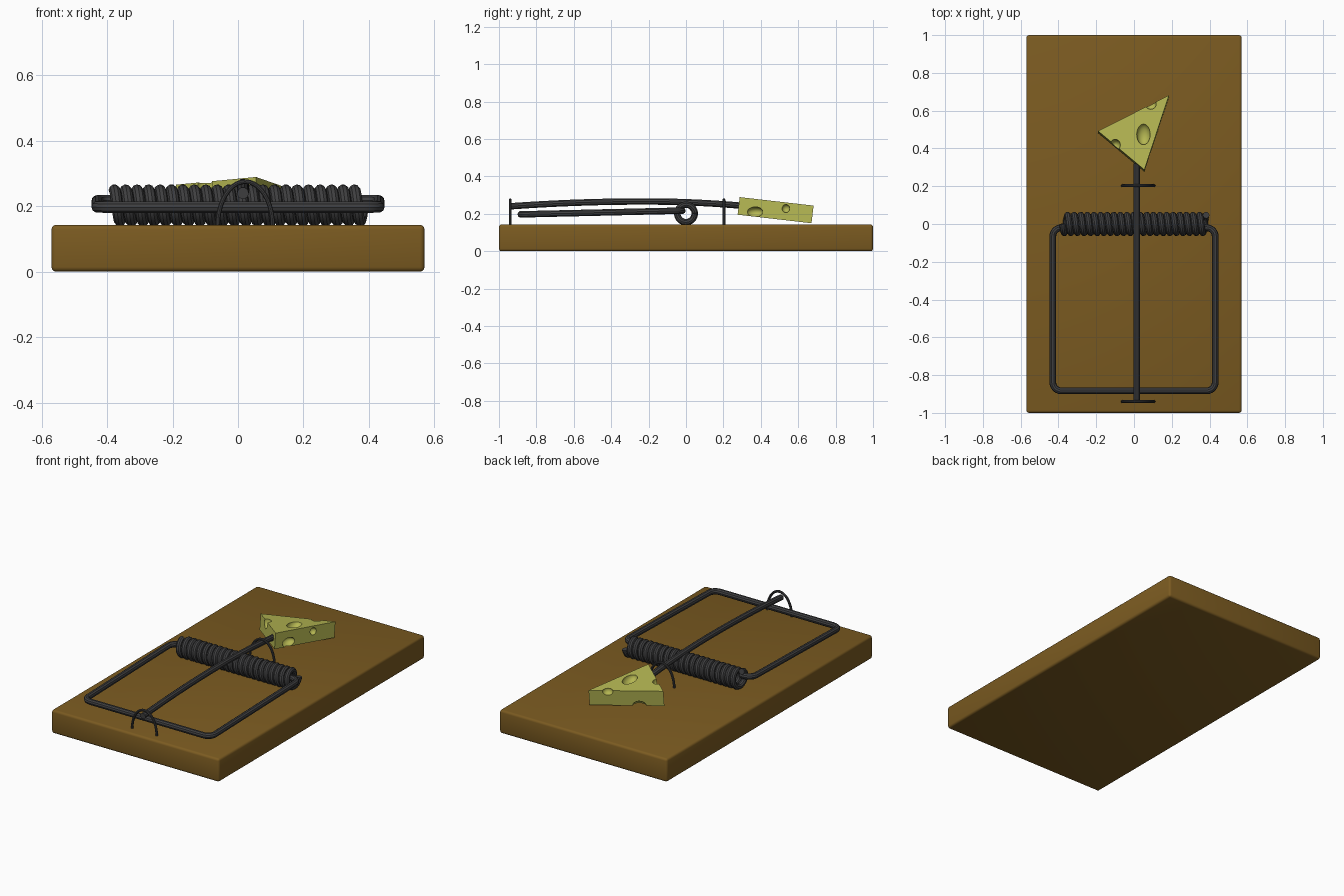
import bpy, bmesh
from math import sin, cos, pi
from mathutils import Vector, Matrix

if "Cube" in bpy.data.objects:
    bpy.data.objects.remove(bpy.data.objects["Cube"])


def material(name, color):
    m = bpy.data.materials.new(name)
    m.diffuse_color = (*color, 1)
    m.use_nodes = True
    m.node_tree.nodes["Principled BSDF"].inputs["Base Color"].default_value = m.diffuse_color
    return m


WOOD = material("wood", (0.2, 0.105, 0.015))
METAL = material("dark_metal", (0.05, 0.05, 0.052))
CHEESE = material("cheese", (0.46, 0.47, 0.085))


def activate(ob):
    bpy.ops.object.select_all(action='DESELECT')
    ob.select_set(True)
    bpy.context.view_layer.objects.active = ob


def mesh_object(name, bm, mat):
    bmesh.ops.recalc_face_normals(bm, faces=bm.faces[:])
    me = bpy.data.meshes.new(name)
    bm.to_mesh(me)
    bm.free()
    ob = bpy.data.objects.new(name, me)
    bpy.context.collection.objects.link(ob)
    me.materials.append(mat)
    return ob


def wire(name, points, radius):
    cu = bpy.data.curves.new(name, 'CURVE')
    cu.dimensions = '3D'
    cu.bevel_depth = radius
    cu.bevel_resolution = 3
    cu.use_fill_caps = True
    sp = cu.splines.new('POLY')
    sp.points.add(len(points) - 1)
    for p, co in zip(sp.points, points):
        p.co = (*co, 1)
    cu.materials.append(METAL)
    ob = bpy.data.objects.new(name, cu)
    bpy.context.collection.objects.link(ob)
    activate(ob)
    bpy.ops.object.convert(target='MESH')
    bpy.ops.object.shade_smooth_by_angle()


def rounded(points, radius, steps=6):
    """Open path with its inner corners rounded."""
    pts = [Vector(p) for p in points]
    out = [pts[0]]
    for a, b, c in zip(pts, pts[1:], pts[2:]):
        s = b + (a - b).normalized() * radius
        e = b + (c - b).normalized() * radius
        center = s + e - b
        for i in range(steps + 1):
            t = i / steps * pi / 2
            out.append(center + (s - center) * cos(t) + (e - center) * sin(t))
    return out + [pts[-1]]


# wooden base
bm = bmesh.new()
bmesh.ops.create_cube(bm, size=1, matrix=Matrix.Translation((0, 0, 0.0715))
                      @ Matrix.Diagonal((1.14, 2, 0.143, 1)))
base = mesh_object("base_board", bm, WOOD)
bev = base.modifiers.new("bevel", 'BEVEL')
bev.width, bev.segments = 0.014, 3
activate(base)
bpy.ops.object.modifier_apply(modifier="bevel")
bpy.ops.object.shade_smooth_by_angle()

# coil spring
turns, per_turn = 21.75, 20
n = int(turns * per_turn)
wire("spring", [(-0.378 + 0.76 * i / n,
                 -0.047 * sin(2 * pi * i / per_turn),
                 0.202 + 0.047 * cos(2 * pi * i / per_turn)) for i in range(n + 1)], 0.0175)

# hammer frame
wire("hammer_bar", rounded([(-0.36, -0.02, 0.217), (-0.43, -0.02, 0.217),
                            (-0.43, -0.883, 0.197), (0.43, -0.883, 0.197),
                            (0.43, -0.02, 0.217), (0.36, -0.02, 0.217)], 0.045), 0.018)

# bowed trigger rod
rod = []
for i in range(25):
    y = -0.945 + 1.265 * i / 24
    rod.append((0.015, y, 0.266 - (0.05 if y < -0.22 else 0.085) * (y + 0.22) ** 2))
wire("trigger_rod", rod, 0.018)

# staples holding the rod
for name, y in (("front_staple", -0.94), ("rear_staple", 0.203)):
    arch = [(0.022 + 0.084 * cos(pi * i / 20), y, 0.14 + 0.135 * sin(pi * i / 20))
            for i in range(21)]
    wire(name, arch, 0.0075)

# cheese wedge, tilted down to the back
bm = bmesh.new()
top = [bm.verts.new((x, y, 0.29 - 0.115 * (y - 0.28)))
       for x, y in ((-0.19, 0.492), (0.055, 0.287), (0.185, 0.682))]
face = bm.faces.new(top)
ext = bmesh.ops.extrude_face_region(bm, geom=[face], use_keep_orig=True)
bmesh.ops.translate(bm, vec=(0, -0.011, -0.094),
                    verts=[g for g in ext["geom"] if isinstance(g, bmesh.types.BMVert)])
cheese = mesh_object("cheese", bm, CHEESE)

# holes in the cheese: centre, radii
holes = [((0.05, 0.475, 0.27), (0.036, 0.056, 0.035)),
         ((0.083, 0.37, 0.21), (0.035, 0.045, 0.027)),
         ((0.134, 0.535, 0.228), (0.022, 0.022, 0.022)),
         ((-0.10, 0.418, 0.268), (0.028, 0.03, 0.042)),
         ((0.088, 0.636, 0.245), (0.03, 0.03, 0.026)),
         ((-0.07, 0.55, 0.163), (0.042, 0.035, 0.03))]
bm = bmesh.new()
for c, r in holes:
    bmesh.ops.create_uvsphere(bm, u_segments=24, v_segments=14, radius=1,
                              matrix=Matrix.Translation(c) @ Matrix.Diagonal((*r, 1)))
cutter = mesh_object("cheese_hole_cutter", bm, CHEESE)
cutter.hide_render = True
cut = cheese.modifiers.new("holes", 'BOOLEAN')
cut.operation, cut.solver, cut.object = 'DIFFERENCE', 'EXACT', cutter
activate(cheese)
bpy.ops.object.modifier_apply(modifier="holes")
bpy.ops.object.shade_smooth_by_angle()
bpy.data.objects.remove(cutter)
